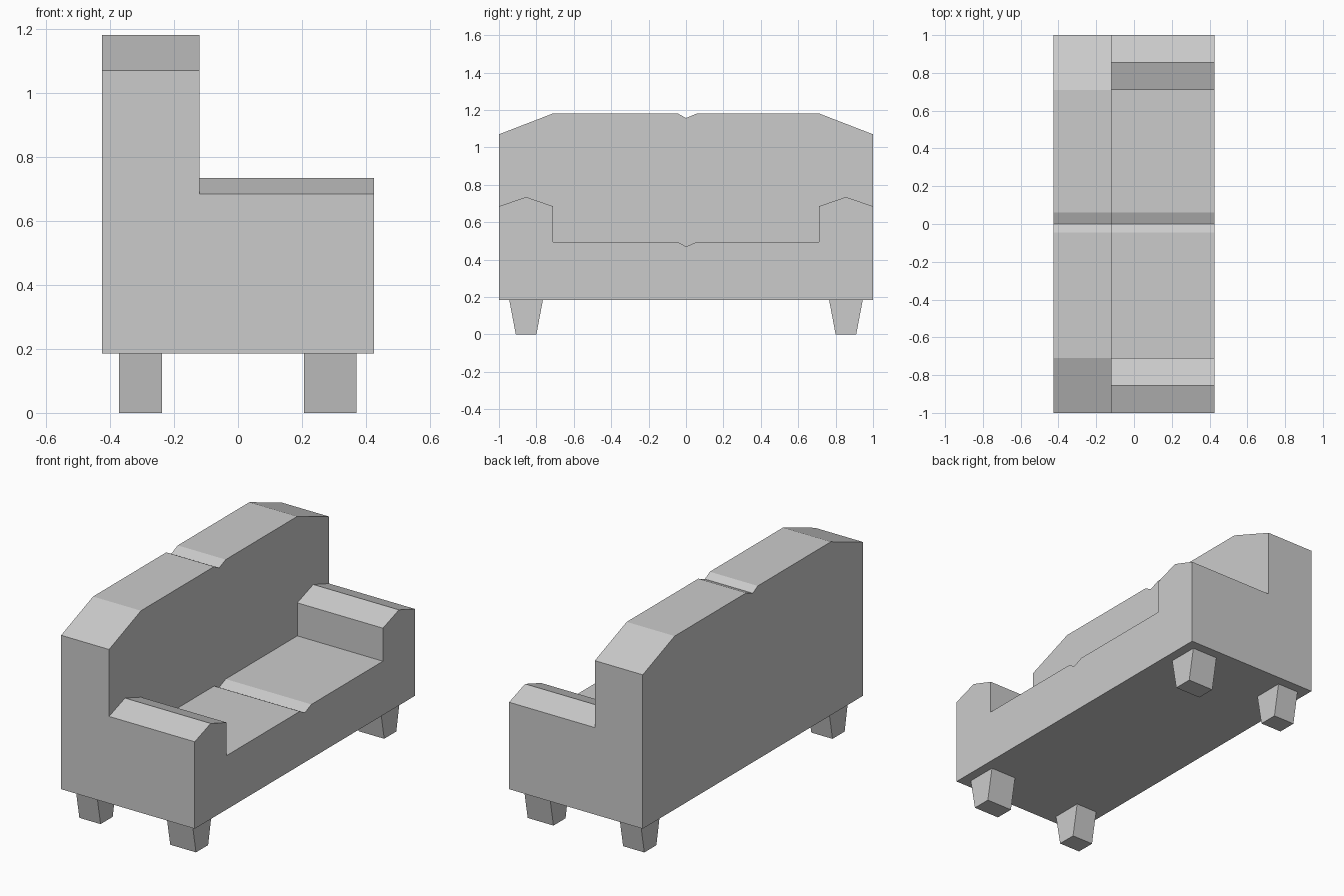
import bpy, bmesh

if "Cube" in bpy.data.objects:
    bpy.data.objects.remove(bpy.data.objects["Cube"])

BACK, STEP, FRONT = -0.425, -0.12, 0.425   # depth stations along x
BASE = 0.185                               # underside of the body


def finish(bm, name):
    bmesh.ops.remove_doubles(bm, verts=bm.verts, dist=1e-4)
    bmesh.ops.recalc_face_normals(bm, faces=bm.faces)
    mesh = bpy.data.meshes.new(name)
    bm.to_mesh(mesh)
    bm.free()
    obj = bpy.data.objects.new(name, mesh)
    bpy.context.collection.objects.link(obj)
    return obj


def cap(bm, profile, x):
    bm.faces.new([bm.verts.new((x, y, z)) for y, z in profile])


def walls(bm, profile, x0, x1):
    for (ya, za), (yb, zb) in zip(profile, profile[1:] + profile[:1]):
        bm.faces.new([bm.verts.new(c) for c in
                      ((x0, ya, za), (x0, yb, zb), (x1, yb, zb), (x1, ya, za))])


# Upper outlines (y, z), left to right, with the centre crease between cushions
back_top = [(-1, 1.07), (-0.71, 1.182), (-0.045, 1.182), (0, 1.157),
            (0.06, 1.182), (0.71, 1.182), (1, 1.07)]
arm = [(-1, 0.685), (-0.855, 0.735), (-0.71, 0.685), (-0.71, 0.495)]
seat_top = arm + [(-0.045, 0.495), (0, 0.47), (0.06, 0.495)] + [(-y, z) for y, z in reversed(arm)]
floor = [(1, BASE), (-1, BASE)]

# Sofa body: one closed skin, backrest stepping down to arms and seat
bm = bmesh.new()
cap(bm, back_top + floor, BACK)
walls(bm, back_top + floor, BACK, STEP)
cap(bm, back_top + seat_top[::-1], STEP)
walls(bm, seat_top + floor, STEP, FRONT)
cap(bm, seat_top + floor, FRONT)
finish(bm, "sofa_body")

# Legs: tapered in y, straight in x
leg = [(-0.09, BASE), (0.09, BASE), (0.055, 0), (-0.055, 0)]
for row, x0, x1 in (("back", -0.372, -0.237), ("front", 0.206, 0.37)):
    for side, yc in (("left", -0.855), ("right", 0.855)):
        profile = [(y + yc, z) for y, z in leg]
        bm = bmesh.new()
        cap(bm, profile, x0)
        walls(bm, profile, x0, x1)
        cap(bm, profile, x1)
        finish(bm, f"{row}_{side}_leg")
